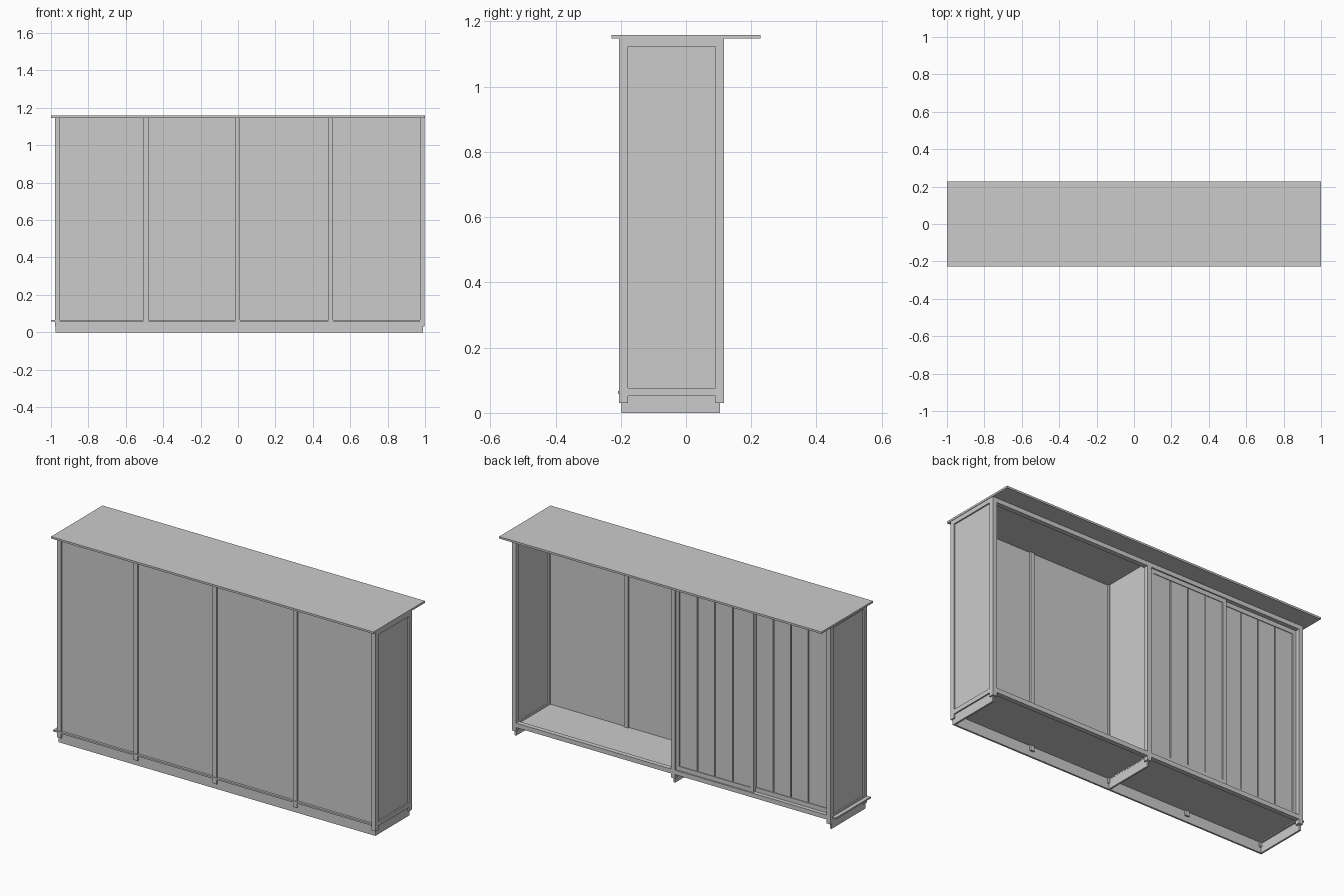
import bpy

if "Cube" in bpy.data.objects:
    bpy.data.objects.remove(bpy.data.objects["Cube"])


def box(name, x, y, z):
    """Axis-aligned box from (min, max) ranges."""
    bpy.ops.mesh.primitive_cube_add(
        size=1, location=[(a + b) / 2 for a, b in (x, y, z)])
    ob = bpy.context.object
    ob.name = name
    ob.scale = [b - a for a, b in (x, y, z)]
    bpy.ops.object.transform_apply(location=False, rotation=False, scale=True)
    return ob


FRONT = (-0.205, -0.178)
BACK = (0.090, 0.117)
POST_Z = (0.03, 1.147)
W = 0.0125

# Counter top and floor board
box("counter_top", (-1, 1), (-0.228, 0.228), (1.147, 1.158))
box("floor_board", (-1, 0.972), (-0.209, 0.10), (0.058, 0.067))

# Upright posts
for x in (-0.966, -0.492, -0.001, 0.496, 0.985):
    box("front_post", (x - W, x + W), FRONT, POST_Z)
for x in (-0.966, -0.001, 0.985):
    box("back_post", (x - W, x + W), BACK, POST_Z)

# Front panels between the posts
box("front_panel", (-0.966, 0.985), (-0.196, -0.187), (0.05, 1.147))

# End frames with inset panels, and a central divider
for x in (-0.966, 0.985):
    box("end_panel", (x - 0.005, x + 0.005), (-0.18, 0.092), (0.052, 1.147))
    box("end_top_rail", (x - W, x + W), (-0.178, 0.09), (1.123, 1.147))
    box("end_bottom_rail", (x - W, x + W), (-0.178, 0.09), (0.052, 0.077))
box("divider", (-0.007, 0.005), (-0.187, 0.10), (0.052, 1.147))

# Back rails above and below the openings
for x in ((-0.9535, -0.0135), (0.0115, 0.9725)):
    box("back_top_rail", x, BACK, (1.123, 1.147))
    box("back_bottom_rail", x, BACK, (0.052, 0.077))

# Plinth, open at the back
box("plinth_front", (-0.976, 0.99), (-0.197, -0.187), (0, 0.058))
for x in (-0.971, -0.001, 0.985):
    box("plinth_cross_board", (x - 0.005, x + 0.005), (-0.187, 0.104), (0, 0.058))


def door(x0, x1, y1):
    """Framed door with four vertical planks."""
    y = (y1 - 0.016, y1)
    z0, z1, stile = 0.077, 1.123, 0.02
    for a in (x0, x1 - stile):
        box("door_stile", (a, a + stile), y, (z0, z1))
    inner = (x0 + stile, x1 - stile)
    box("door_bottom_rail", inner, y, (z0, z0 + 0.024))
    box("door_top_rail", inner, y, (z1 - 0.024, z1))
    box("door_backing", inner, (y[0], y[0] + 0.005), (z0 + 0.024, z1 - 0.024))
    step = (inner[1] - inner[0]) / 4
    for i in range(4):
        a = inner[0] + i * step
        box("door_plank", (a + 0.003, a + step - 0.003),
            (y[0] + 0.005, y1 - 0.004), (z0 + 0.024, z1 - 0.024))


# Sliding doors closing the left half of the back
door(-0.496, -0.0135, 0.110)
door(-0.9535, -0.476, 0.094)
